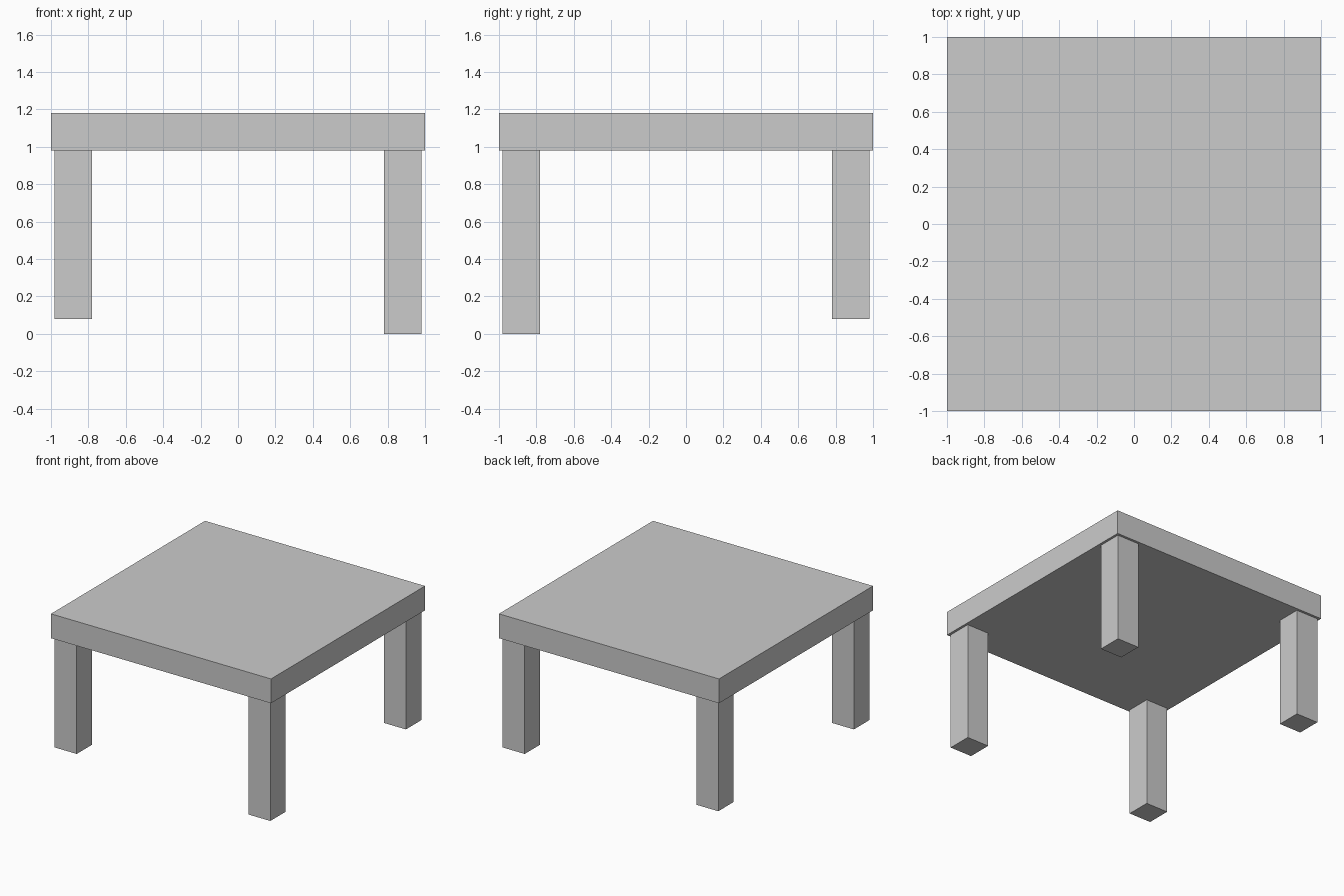
import bpy

if "Cube" in bpy.data.objects:
    bpy.data.objects.remove(bpy.data.objects["Cube"])


def box(name, low, high):
    """Add a named box spanning two opposite corners."""
    centre = [(a + b) / 2 for a, b in zip(low, high)]
    bpy.ops.mesh.primitive_cube_add(size=1, location=centre)
    obj = bpy.context.object
    obj.name = name
    obj.scale = [b - a for a, b in zip(low, high)]
    bpy.ops.object.transform_apply(location=False, rotation=False, scale=True)
    return obj


# Thick square top
box("table_top", (-1, -1, 0.98), (1, 1, 1.18))

# Square legs set just inside the corners; the front right one hangs lower
LEG_HALF, LEG_INSET, LEG_TOP = 0.1, 0.88, 1.0
legs = {
    "front_left_leg": (-1, -1, 0.08),
    "front_right_leg": (1, -1, 0.0),
    "back_left_leg": (-1, 1, 0.08),
    "back_right_leg": (1, 1, 0.08),
}
for name, (sx, sy, foot) in legs.items():
    x, y = sx * LEG_INSET, sy * LEG_INSET
    box(name, (x - LEG_HALF, y - LEG_HALF, foot),
        (x + LEG_HALF, y + LEG_HALF, LEG_TOP))
